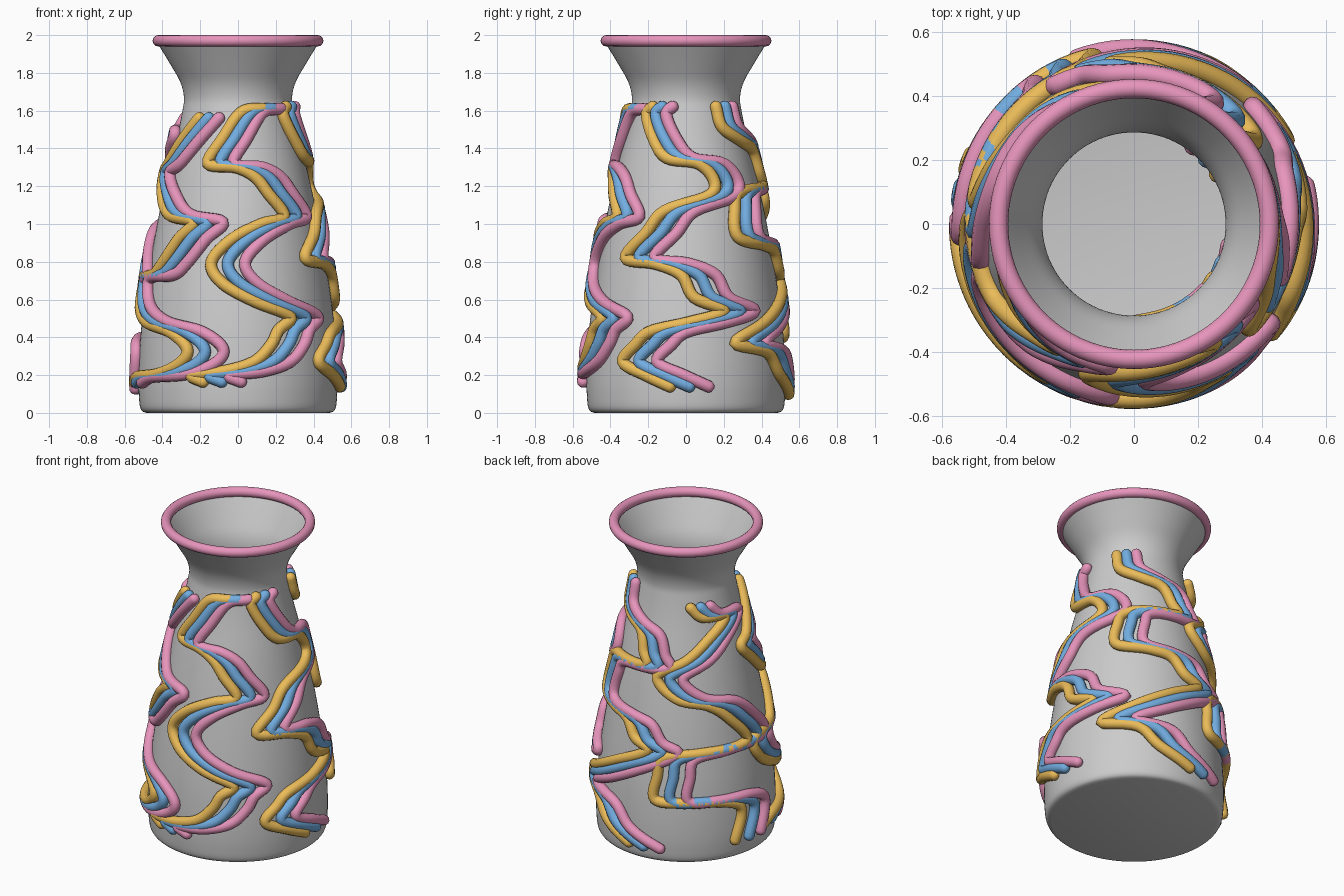
import bpy, bmesh, math
from mathutils import Vector

if "Cube" in bpy.data.objects:
    bpy.data.objects.remove(bpy.data.objects["Cube"])

# Body outline: (radius, height)
PROFILE = [(0.485, 0.0), (0.505, 0.008), (0.518, 0.03), (0.524, 0.08), (0.527, 0.17),
           (0.522, 0.32), (0.507, 0.5), (0.472, 0.75), (0.428, 1.0), (0.375, 1.25),
           (0.325, 1.45), (0.294, 1.6), (0.286, 1.67), (0.305, 1.75), (0.355, 1.84), (0.425, 1.955)]


def smooth(points, steps):
    """Catmull-Rom curve through the points."""
    p = [Vector(q) for q in points]
    p = [2 * p[0] - p[1]] + p + [2 * p[-1] - p[-2]]
    out = []
    for a, b, c, d in zip(p, p[1:], p[2:], p[3:]):
        for i in range(steps):
            t = i / steps
            out.append(0.5 * (2 * b + (c - a) * t + (2 * a - 5 * b + 4 * c - d) * t * t
                              + (3 * b - a - 3 * c + d) * t ** 3))
    return out + [p[-2]]


def material(name, rgb):
    m = bpy.data.materials.new(name)
    m.diffuse_color = (*rgb, 1)
    m.use_nodes = True
    m.node_tree.nodes["Principled BSDF"].inputs["Base Color"].default_value = m.diffuse_color
    return m


yellow = material("yellow", (0.83, 0.50, 0.10))
blue = material("blue", (0.17, 0.42, 0.75))
pink = material("pink", (0.80, 0.30, 0.50))

# Thin vase body, lathed
outline = smooth(PROFILE, 4)
N = 96
bm = bmesh.new()
rings = [[bm.verts.new((r * math.cos(2 * math.pi * k / N), r * math.sin(2 * math.pi * k / N), z))
          for k in range(N)] for r, z in outline]
for lo, hi in zip(rings, rings[1:]):
    for k in range(N):
        bm.faces.new((lo[k], lo[(k + 1) % N], hi[(k + 1) % N], hi[k]))
bm.faces.new(rings[0][::-1])
mesh = bpy.data.meshes.new("vase_body")
bm.to_mesh(mesh)
bm.free()
body = bpy.data.objects.new("vase_body", mesh)
bpy.context.collection.objects.link(body)
bpy.context.view_layer.objects.active = body
body.select_set(True)
bpy.ops.object.shade_smooth_by_angle(angle=math.radians(40))

# Rim
bpy.ops.mesh.primitive_torus_add(major_radius=0.422, minor_radius=0.03, major_segments=96,
                                 minor_segments=16, location=(0, 0, 1.97))
rim = bpy.context.object
rim.name = "rim"
rim.data.materials.append(pink)
bpy.ops.object.shade_smooth_by_angle()


def body_radius(z):
    for (r0, z0), (r1, z1) in zip(outline, outline[1:]):
        if z0 <= z <= z1:
            return r0 + (r1 - r0) * (z - z0) / (z1 - z0)
    return 0.5


TUBE = 0.032


def cord(name, path, shift, mat):
    """Round-ended tube that follows (angle, height) points on the body."""
    pts = []
    for a, z in smooth([(a / 100, z) for a, z in path], 6):
        t = math.radians(a * 100 + shift)
        r = body_radius(z) + 0.018
        pts.append(Vector((r * math.sin(t), -r * math.cos(t), z)))

    def cap(end, inner):
        d = (end - inner).normalized()
        return [(end + d * TUBE * math.sin(u), max(math.cos(u), 0.02))
                for u in (math.pi / 2 * i / 5 for i in range(1, 6))]
    full = cap(pts[0], pts[1])[::-1] + [(p, 1.0) for p in pts] + cap(pts[-1], pts[-2])
    cu = bpy.data.curves.new(name, 'CURVE')
    cu.dimensions = '3D'
    cu.bevel_depth = TUBE
    cu.bevel_resolution = 4
    cu.use_fill_caps = True
    s = cu.splines.new('POLY')
    s.points.add(len(full) - 1)
    for sp, (p, rad) in zip(s.points, full):
        sp.co = (*p, 1)
        sp.radius = rad
    s.use_smooth = True
    cu.materials.append(mat)
    bpy.context.collection.objects.link(bpy.data.objects.new(name, cu))


# Winding bands: (angle from the front in degrees, height) of the yellow cord
front = [(25, 1.61), (3, 1.59), (-14, 1.45), (-25, 1.32), (-2, 1.3), (13, 1.25), (23, 1.16),
         (34, 1.04), (16, 1.0), (-4, .92), (-17, .8), (-10, .69), (10, .59), (32, .51),
         (24, .44), (19, .36), (9, .27), (-8, .22), (-27, .2), (-20, .165)]
left = [(-40, 1.56), (-57, 1.45), (-76, 1.32), (-89, 1.27), (-75, 1.16), (-57, 1.05), (-32, 1.01),
        (-43, .92), (-56, .79), (-66, .73), (-92, .71), (-87, .58), (-68, .485), (-43, .43),
        (-30, .34), (-35, .26), (-52, .205), (-78, .19), (-90, .16)]
right = [(55, 1.62), (49, 1.58), (60, 1.45), (74, 1.35), (100, 1.32), (112, 1.23), (107, 1.15),
         (75, 1.07), (62, .95), (48, .82), (70, .79), (87, .73), (95, .61), (113, .54),
         (92, .48), (69, .43), (60, .36), (52, .27), (67, .2), (81, .14)]
back_right = [(121, 1.62), (126, 1.51), (148, 1.44), (168, 1.39), (175, 1.28), (178, 1.2),
              (135, 1.17), (127, 1.08), (127, .93), (152, .89), (168, .86), (177, .76), (188, .7),
              (165, .59), (140, .47), (119, .37), (143, .32), (156, .2), (177, .1)]
back_left = [(220, 1.56), (232, 1.5), (258, 1.48), (235, 1.36), (215, 1.25), (191, 1.15),
             (207, 1.03), (232, .98), (248, .88), (261, .72), (225, .7), (200, .67), (196, .55),
             (195, .41), (215, .4), (238, .39), (252, .32), (247, .13)]

for band, path in (("front", front), ("left", left), ("right", right),
                   ("back_right", back_right), ("back_left", back_left)):
    for i, mat in enumerate((yellow, blue, pink)):
        cord(f"{band}_{mat.name}_cord", path, 10.8 * i, mat)
